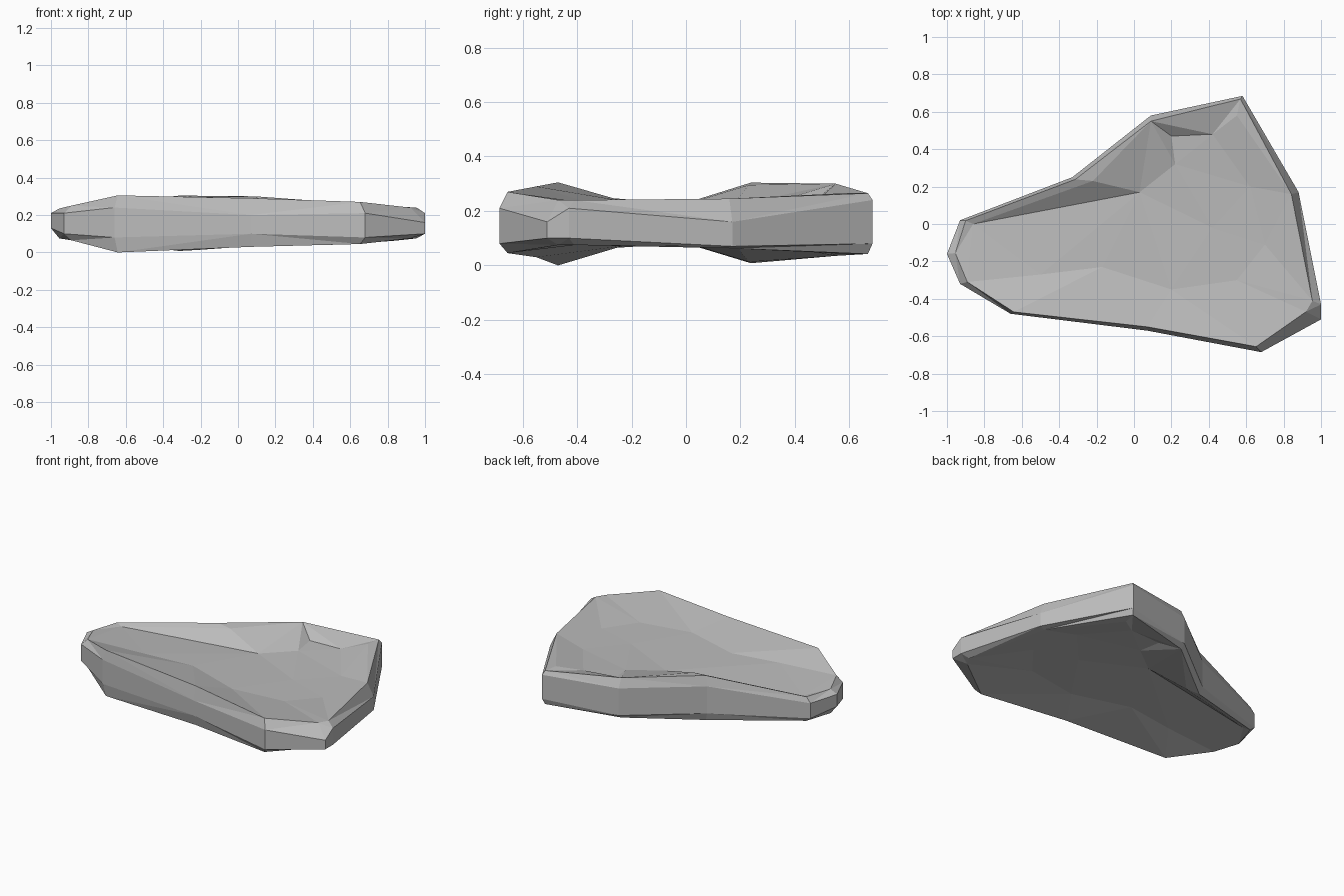
import bpy
import bmesh
from mathutils import Vector
from mathutils.geometry import delaunay_2d_cdt

old_cube = bpy.data.objects.get("Cube")
if old_cube:
    bpy.data.objects.remove(old_cube, do_unlink=True)

# Dents in the underside mirror those in the top about half this height
THICKNESS = 0.308
MIDDLE = Vector((0.1, -0.05))

# Outline, counter-clockwise from the left tip:
# x, y, upper side height, lower side height, rim inset, top height, bottom height
outline = [
    (-1, -.16, .21, .13, .045, .235, .075),
    (-.93, -.32, .21, .1, .04, .25, .065),
    (-.66, -.48, .24, .08, .02, .305, 0),
    (.07, -.57, .2, .1, .02, .29, .03),
    (.68, -.685, .21, .08, .04, .27, .045),
    (1, -.51, .16, .1, .09, .24, .075),
    (1, -.43, .21, .1, .05, .24, .075),
    (.88, .17, .16, .07, .04, .245, .063),
    (.58, .685, .24, .08, .02, .265, .042),
    (.09, .58, .24, .06, .03, .3, .035),
    (-.33, .25, .24, .06, .02, .304, .008),
    (-.93, .02, .2, .1, .03, .235, .075),
]

# Dents and humps inside the rim of the broad faces: x, y, height
dents = [
    (-.86, 0, .225),
    (.03, .17, .218),
    (-.22, .23, .295),
    (.2, .47, .235),
    (.42, .48, .235),
    (.55, .58, .265),
    (.22, .32, .23),
    (.42, -.02, .22),
    (.62, .2, .215),
    (.7, -.11, .212),
    (.55, -.3, .22),
    (.2, -.35, .228),
    (-.17, -.23, .236),
    (-.5, -.27, .244),
]


def make_material(name, value):
    """One flat grey used in both the viewport and the render."""
    material = bpy.data.materials.new(name)
    material.use_nodes = True
    colour = (value, value, value, 1)
    material.diffuse_color = colour
    shader = material.node_tree.nodes["Principled BSDF"]
    shader.inputs["Base Color"].default_value = colour
    shader.inputs["Roughness"].default_value = 0.9
    return material


def rim_point(x, y, inset, height):
    """Pull an outline point toward the middle of the slab."""
    point = Vector((x, y))
    point += (MIDDLE - point).normalized() * inset
    return Vector((point.x, point.y, height))


def add_points(bm, points):
    return [bm.verts.new(point) for point in points]


def bridge(bm, upper, lower):
    """Join two closed rings with a band of faces."""
    count = len(upper)
    for i in range(count):
        j = (i + 1) % count
        bm.faces.new((upper[i], lower[i], lower[j], upper[j]))


def fill_broad_face(bm, rim, inner):
    """Cover a rim with flat triangles running through the inner points."""
    points = rim + inner
    flat = [point.co.xy for point in points]
    crease = [(len(rim), len(rim) + 1), (len(rim) + 1, len(rim) + 2)]
    result = delaunay_2d_cdt(flat, crease, [list(range(len(rim)))], 1, 0.0001)
    faces, sources = result[2], result[3]
    for face in faces:
        corners = [points[sources[index][0]] for index in face]
        bm.faces.new(corners)


bm = bmesh.new()

# Rings around the edge, from the top rim down to the bottom rim
rings = [[], [], [], []]
for x, y, high, low, inset, top, bottom in outline:
    column = (rim_point(x, y, inset, top), (x, y, high),
              (x, y, low), rim_point(x, y, inset, bottom))
    for ring, point in zip(rings, column):
        ring.append(bm.verts.new(point))
for upper, lower in zip(rings, rings[1:]):
    bridge(bm, upper, lower)

# Uneven top and underside
underside = [(x, y, THICKNESS - z) for x, y, z in dents]
fill_broad_face(bm, rings[0], add_points(bm, dents))
fill_broad_face(bm, rings[-1], add_points(bm, underside))

# Crisp flat facets with outward normals
bmesh.ops.triangulate(bm, faces=bm.faces[:])
bmesh.ops.recalc_face_normals(bm, faces=bm.faces[:])

mesh = bpy.data.meshes.new("stone_slab")
bm.to_mesh(mesh)
bm.free()
mesh.materials.append(make_material("stone_grey", 0.5))
slab = bpy.data.objects.new("stone_slab", mesh)
bpy.context.collection.objects.link(slab)
